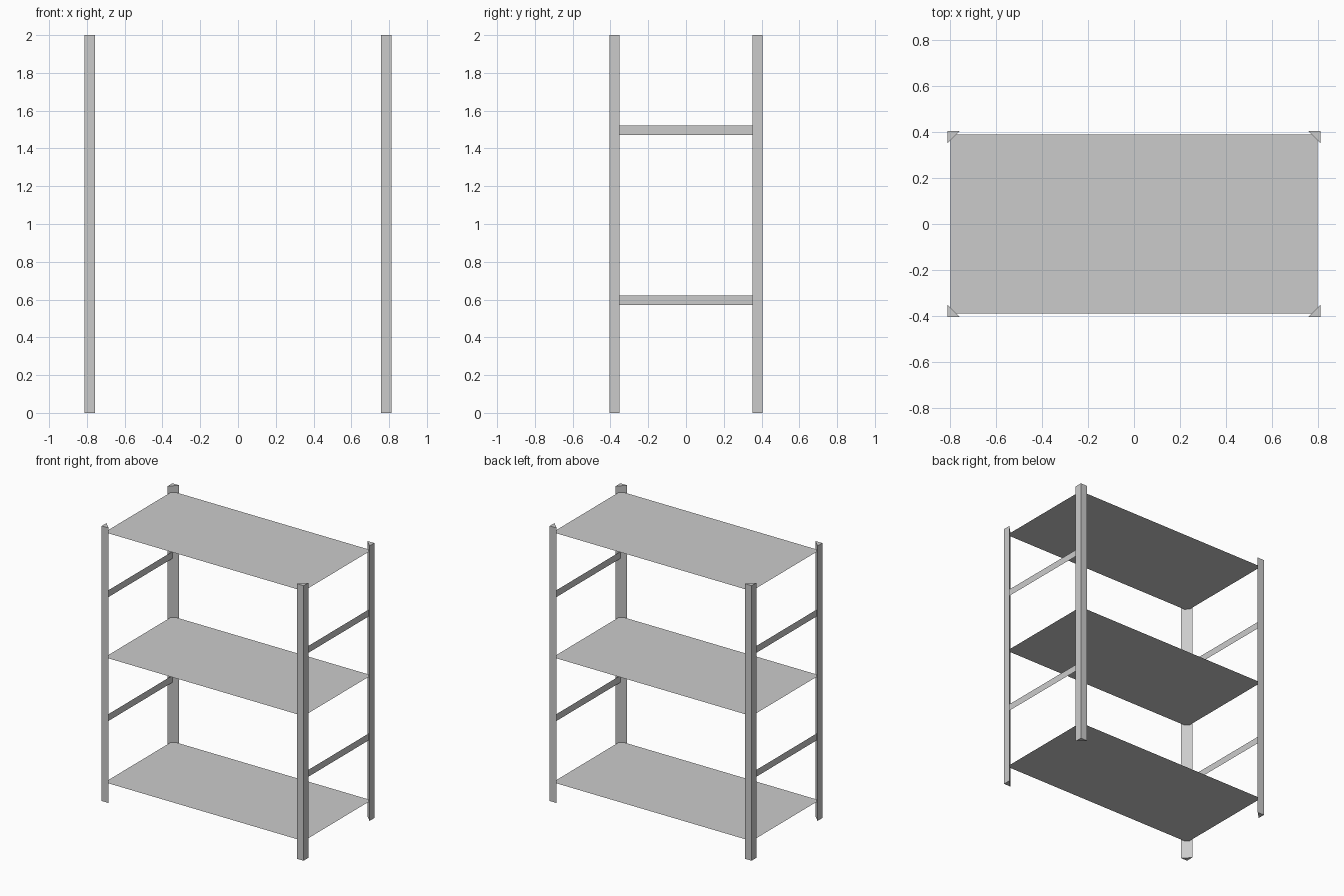
import bpy
import bmesh

# Remove the default cube
cube = bpy.data.objects.get("Cube")
if cube:
    bpy.data.objects.remove(cube, do_unlink=True)

# Overall sizes
HEIGHT = 2.0
POST_X, POST_Y, POST_LEG = 0.812, 0.406, 0.055
SHELF_X, SHELF_Y = 0.8, 0.389
SHELF_HEIGHTS = {"bottom": 0.133, "middle": 1.042, "top": 1.951}
RAIL_X, RAIL_Y, RAIL_TALL = 0.789, 0.374, 0.05
RAIL_HEIGHTS = {"lower": 0.596, "upper": 1.497}

# Grey metal
metal = bpy.data.materials.new("grey metal")
metal.use_nodes = True
grey = (0.6, 0.6, 0.6, 1.0)
metal.diffuse_color = grey
metal.node_tree.nodes["Principled BSDF"].inputs["Base Color"].default_value = grey


def sheet(name, corners, extrude=0.0):
    """Make one flat face, optionally extruded straight up into a prism."""
    bm = bmesh.new()
    face = bm.faces.new([bm.verts.new(c) for c in corners])
    if extrude:
        result = bmesh.ops.extrude_face_region(bm, geom=[face], use_keep_orig=True)
        moved = [v for v in result["geom"] if isinstance(v, bmesh.types.BMVert)]
        bmesh.ops.translate(bm, verts=moved, vec=(0, 0, extrude))
        bmesh.ops.recalc_face_normals(bm, faces=bm.faces)
    mesh = bpy.data.meshes.new(name)
    bm.to_mesh(mesh)
    bm.free()
    mesh.materials.append(metal)
    obj = bpy.data.objects.new(name, mesh)
    bpy.context.scene.collection.objects.link(obj)
    return obj


# Triangular corner posts, right angle outwards
for side, sx in (("left", 1), ("right", -1)):
    for end, sy in (("front", -1), ("back", 1)):
        x, y = sx * POST_X, sy * POST_Y
        sheet(f"{end}_{side}_post",
              [(x, y, 0), (x - sx * POST_LEG, y, 0), (x, y - sy * POST_LEG, 0)],
              HEIGHT)

    # Thin rails joining the posts of each side, facing outwards
    for level, z in RAIL_HEIGHTS.items():
        x, y, h = sx * RAIL_X, sx * RAIL_Y, RAIL_TALL / 2
        sheet(f"{level}_{side}_rail",
              [(x, -y, z - h), (x, y, z - h), (x, y, z + h), (x, -y, z + h)])

# Sheet shelves
for level, z in SHELF_HEIGHTS.items():
    sheet(f"{level}_shelf",
          [(-SHELF_X, -SHELF_Y, z), (SHELF_X, -SHELF_Y, z),
           (SHELF_X, SHELF_Y, z), (-SHELF_X, SHELF_Y, z)])
